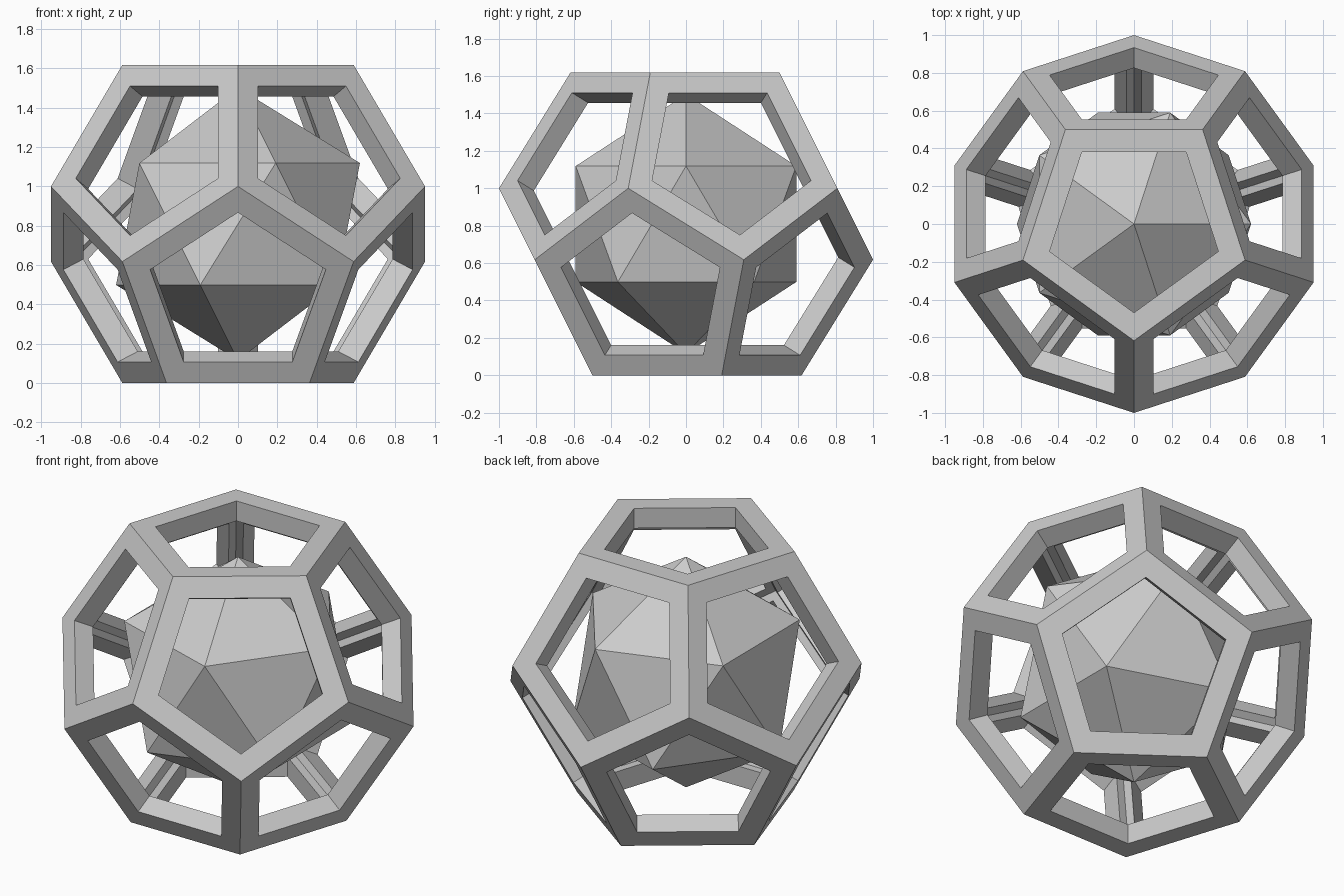
import bpy, bmesh
from math import sin, cos, radians, sqrt

if "Cube" in bpy.data.objects:
    bpy.data.objects.remove(bpy.data.objects["Cube"])

PHI = (1 + sqrt(5)) / 2
SMALL = 1 / PHI          # radius of the top and bottom pentagons


def ring(radius, z, start):
    """Five points around the z axis."""
    return [(radius * cos(radians(start + 72 * k)),
             radius * sin(radians(start + 72 * k)), z) for k in range(5)]


# Outer cage: dodecahedron with every face cut open
bm = bmesh.new()
for p in (ring(SMALL, PHI, -90) + ring(1, 1, -90)
          + ring(1, SMALL, 90) + ring(SMALL, 0, 90)):
    bm.verts.new(p)
bmesh.ops.convex_hull(bm, input=bm.verts[:])
bmesh.ops.dissolve_limit(bm, angle_limit=radians(5), verts=bm.verts[:], edges=bm.edges[:])
bmesh.ops.recalc_face_normals(bm, faces=bm.faces[:])
windows = bm.faces[:]
bmesh.ops.inset_individual(bm, faces=windows, thickness=0.12, use_even_offset=True)
bmesh.ops.delete(bm, geom=windows, context='FACES')
mesh = bpy.data.meshes.new("outer_cage")
bm.to_mesh(mesh)
bm.free()
cage = bpy.data.objects.new("outer_cage", mesh)
bpy.context.collection.objects.link(cage)
shell = cage.modifiers.new("wall", 'SOLIDIFY')
shell.thickness = 0.12
shell.offset = -1
shell.use_even_offset = True

# Inner core: solid icosahedron, point up
bpy.ops.mesh.primitive_ico_sphere_add(subdivisions=1, radius=0.693,
                                      location=(0, 0, PHI / 2))
bpy.context.object.name = "inner_core"
